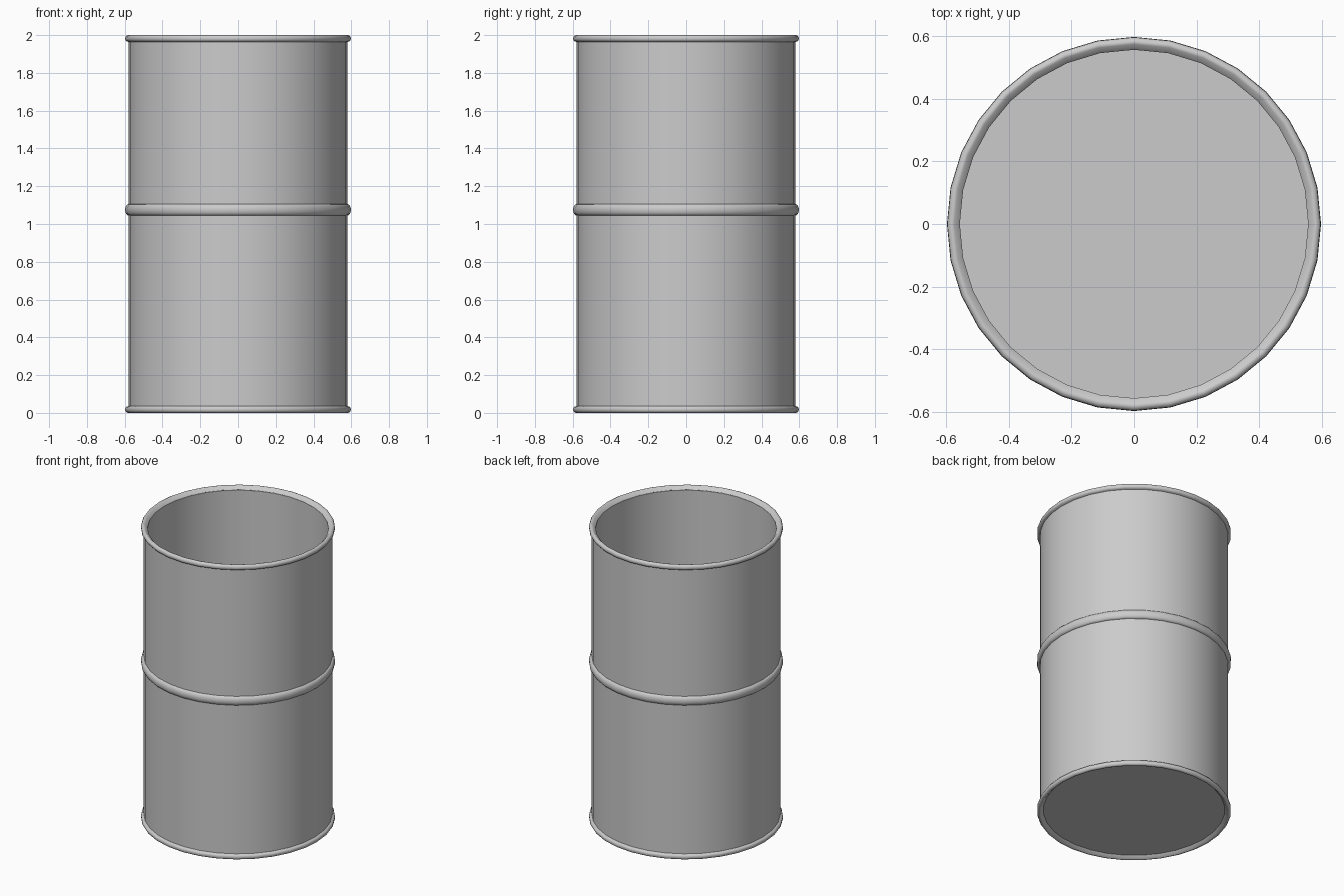
import bpy, bmesh, math

if "Cube" in bpy.data.objects:
    bpy.data.objects.remove(bpy.data.objects["Cube"])

SIDES = 32


def lathe(name, profile, closed=False):
    """Spin an (r, z) profile around the z axis; r = 0 makes a pole."""
    bm = bmesh.new()
    rings = []
    for r, z in profile:
        if r == 0:
            rings.append([bm.verts.new((0, 0, z))] * SIDES)
        else:
            rings.append([bm.verts.new((r * math.cos(2 * math.pi * i / SIDES),
                                        r * math.sin(2 * math.pi * i / SIDES), z))
                          for i in range(SIDES)])
    pairs = list(zip(rings, rings[1:]))
    if closed:
        pairs.append((rings[-1], rings[0]))
    for a, b in pairs:
        for i in range(SIDES):
            j = (i + 1) % SIDES
            quad = list(dict.fromkeys((a[i], a[j], b[j], b[i])))
            bm.faces.new(quad)
    bmesh.ops.recalc_face_normals(bm, faces=bm.faces)
    mesh = bpy.data.meshes.new(name)
    bm.to_mesh(mesh)
    bm.free()
    obj = bpy.data.objects.new(name, mesh)
    bpy.context.collection.objects.link(obj)
    bpy.context.view_layer.objects.active = obj
    obj.select_set(True)
    bpy.ops.object.shade_smooth_by_angle(angle=math.radians(40))
    obj.select_set(False)
    return obj


# Rounded hoop around the middle, part of the outer skin
hoop = [(0.58 + 0.018 * math.sin(math.pi * k / 8),
         1.075 - 0.03 * math.cos(math.pi * k / 8)) for k in range(9)]

# Open drum: recessed base, outer wall with hoop, inner wall, floor
lathe("drum_body", [(0, 0.02), (0.557, 0.02), (0.58, 0.02)] + hoop
      + [(0.58, 1.98), (0.557, 1.975), (0.557, 0.03), (0, 0.03)])

# Rolled rim: rounded outside, sloping inward to the opening
rim = [(0.557, 0.022), (0.575, 0.002), (0.583, 0.0), (0.592, 0.004),
       (0.597, 0.012), (0.597, 0.024), (0.592, 0.032), (0.58, 0.036)]
lathe("bottom_rim", rim, closed=True)
lathe("top_rim", [(r, 2 - z) for r, z in rim], closed=True)
